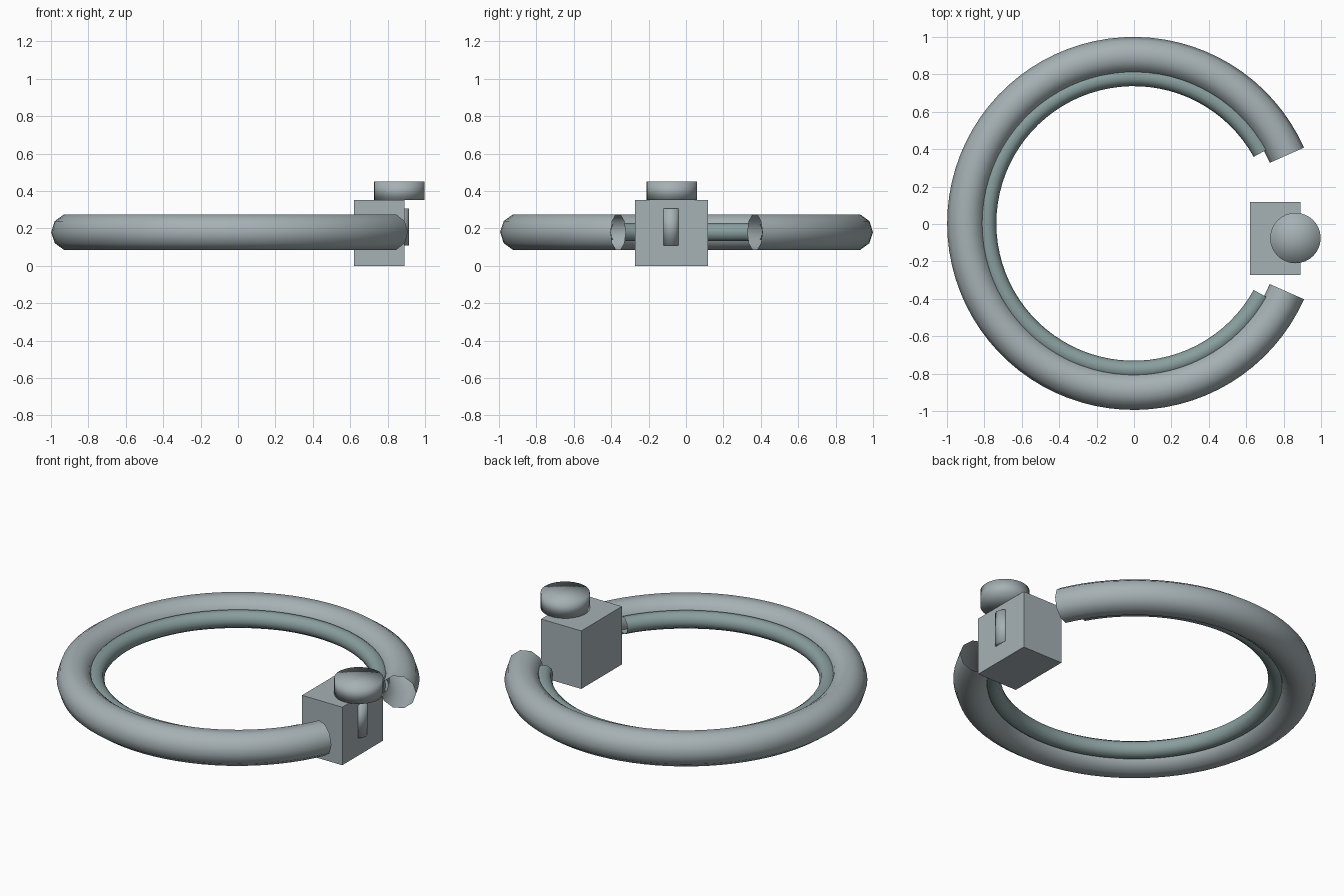
import bpy, bmesh, math
from mathutils import Matrix, Vector

if "Cube" in bpy.data.objects:
    bpy.data.objects.remove(bpy.data.objects["Cube"])


def material(name, rgb):
    m = bpy.data.materials.new(name)
    m.diffuse_color = (*rgb, 1)
    m.use_nodes = True
    m.node_tree.nodes["Principled BSDF"].inputs["Base Color"].default_value = m.diffuse_color
    return m


GREY = material("blue_grey", (0.38, 0.44, 0.46))
TEAL = material("grey_teal", (0.25, 0.34, 0.34))
RING_CENTRE = Vector((-0.002, 0.003, 0.18))


def finish(name, bm, mat, smooth):
    for f in bm.faces:
        f.smooth = smooth
    me = bpy.data.meshes.new(name)
    bm.to_mesh(me)
    bm.free()
    me.materials.append(mat)
    ob = bpy.data.objects.new(name, me)
    bpy.context.collection.objects.link(ob)
    return ob


def open_ring(name, major, minor, gap, mat, steps=72, sides=10):
    """Hollow ten-sided tube swept round z, with a gap centred on +x."""
    bm = bmesh.new()
    loops = []
    for i in range(steps + 1):
        a = math.radians(gap + (360 - 2 * gap) * i / steps)
        loop = []
        for j in range(sides):
            b = math.tau * j / sides
            r = major + minor * math.cos(b)
            loop.append(bm.verts.new(RING_CENTRE + Vector(
                (r * math.cos(a), r * math.sin(a), minor * math.sin(b)))))
        loops.append(loop)
    for p, q in zip(loops, loops[1:]):
        for j in range(sides):
            k = (j + 1) % sides
            bm.faces.new((p[j], q[j], q[k], p[k]))
    finish(name, bm, mat, True)


def cylinder(name, x, y, z0, z1, radius, mat, sides=32):
    """Upright cylinder, smooth right over its end caps."""
    bm = bmesh.new()
    bmesh.ops.create_cone(bm, cap_ends=True, cap_tris=True, segments=sides,
                          radius1=radius, radius2=radius, depth=z1 - z0,
                          matrix=Matrix.Translation((x, y, (z0 + z1) / 2)))
    finish(name, bm, mat, True)


# Thick outer tube and the thin rod nested on its inside
open_ring("outer_ring", 0.897, 0.1, 24, GREY)
open_ring("inner_rod", 0.784, 0.05, 29, TEAL)

# Block in the gap
bm = bmesh.new()
bmesh.ops.create_cube(bm, size=1, matrix=Matrix.Translation((0.755, -0.077, 0.176))
                      @ Matrix.Diagonal((0.27, 0.39, 0.352, 1)))
finish("clasp_block", bm, GREY, False)

# Round knob on top and upright bar on the outer face
cylinder("top_knob", 0.863, -0.075, 0.352, 0.45, 0.135, GREY)
cylinder("side_bar", 0.87, -0.08, 0.108, 0.306, 0.045, GREY)
